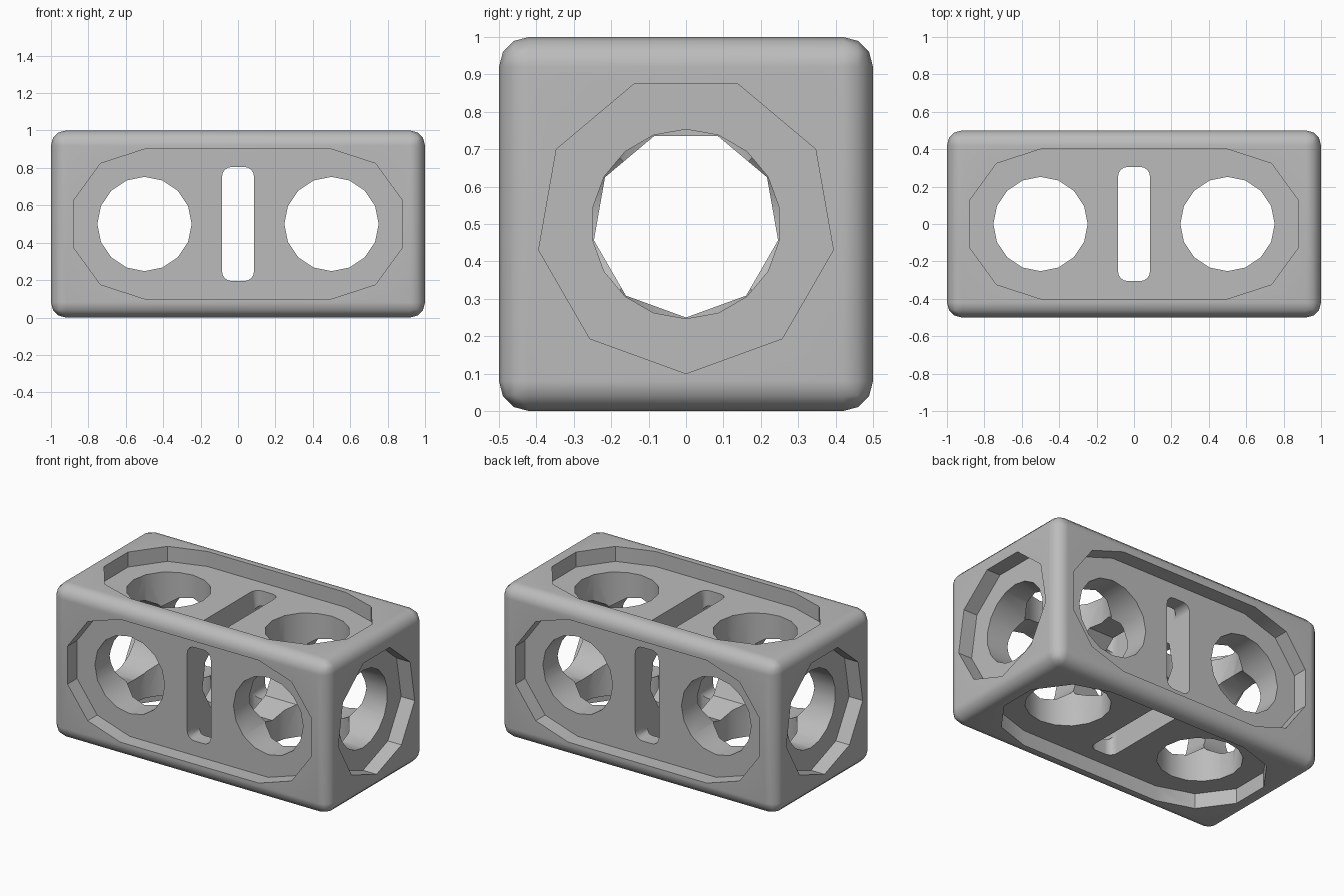
import bpy, bmesh
from math import sin, cos, pi, radians
from mathutils import Matrix

if "Cube" in bpy.data.objects:
    bpy.data.objects.remove(bpy.data.objects["Cube"], do_unlink=True)

CENTER = Matrix.Translation((0, 0, 0.5))
DEPTH = 0.098


def add_object(name, bm):
    bmesh.ops.recalc_face_normals(bm, faces=bm.faces)
    mesh = bpy.data.meshes.new(name)
    bm.to_mesh(mesh)
    bm.free()
    ob = bpy.data.objects.new(name, mesh)
    bpy.context.collection.objects.link(ob)
    return ob


def ring(radius, sides, cx=0, cy=0, start=pi / 2, sweep=2 * pi):
    """Points on a regular polygon, or on part of one."""
    count = sides if sweep == 2 * pi else sides + 1
    return [(cx + radius * cos(start + sweep * i / sides),
             cy + radius * sin(start + sweep * i / sides)) for i in range(count)]


def prism(points, low, high, turn):
    """Extrude a profile along z, turn it and move it to the block centre."""
    bm = bmesh.new()
    face = bm.faces.new([bm.verts.new((x, y, low)) for x, y in points])
    side = bmesh.ops.extrude_face_region(bm, geom=[face])["geom"]
    verts = [v for v in side if isinstance(v, bmesh.types.BMVert)]
    bmesh.ops.translate(bm, verts=verts, vec=(0, 0, high - low))
    bmesh.ops.transform(bm, matrix=CENTER @ turn, verts=bm.verts)
    cutter = add_object("cutter", bm)
    cutter.hide_render = True
    return cutter


# Solid block with rounded edges
bm = bmesh.new()
bmesh.ops.create_cube(bm, size=1, matrix=CENTER @ Matrix.Diagonal((2, 1, 1, 1)))
bmesh.ops.bevel(bm, geom=bm.edges[:], offset=0.08, segments=3, profile=0.5,
                affect="EDGES")
block = add_object("perforated_block", bm)
cutters = []

# Long recess, round hole and slot profiles
recess = (ring(0.4, 5, 0.5, 0, -pi / 2, pi) + ring(0.4, 5, -0.5, 0, pi / 2, pi))
slot = []
for i, (sx, sy) in enumerate([(1, 1), (-1, 1), (-1, -1), (1, -1)]):
    slot += ring(0.05, 4, sx * 0.035, sy * 0.255, i * pi / 2, pi / 2)

# Four long sides: recesses on each, holes and slots right through
for quarter in range(4):
    turn = Matrix.Rotation(quarter * pi / 2, 4, "X")
    cutters.append(prism(recess, 0.5 - DEPTH, 0.6, turn))
    if quarter < 2:
        cutters.append(prism(slot, -0.7, 0.7, turn))
        for x in (-0.5, 0.5):
            cutters.append(prism(ring(0.252, 16, x), -0.7, 0.7, turn))

# Two ends: nine-sided recess, round mouth and nine-sided inner bore
end = Matrix.Rotation(pi / 2, 4, "Z") @ Matrix.Rotation(pi / 2, 4, "X")
nine = ring(0.4, 9, start=-pi / 2)
cutters.append(prism(nine, 1 - DEPTH, 1.1, end))
cutters.append(prism(nine, -1.1, -1 + DEPTH, end))
cutters.append(prism(ring(0.253, 18), 0.5, 1.2, end))
cutters.append(prism(ring(0.253, 18), -1.2, -0.5, end))
cutters.append(prism(ring(0.25, 9, start=-pi / 2), -0.6, 0.6, end))

# Cut the block and keep only the result
for cutter in cutters:
    mod = block.modifiers.new("cut", "BOOLEAN")
    mod.object = cutter
    mod.operation = "DIFFERENCE"
    mod.solver = "EXACT"
graph = bpy.context.evaluated_depsgraph_get()
result = bpy.data.meshes.new_from_object(block.evaluated_get(graph))
block.modifiers.clear()
block.data = result
for cutter in cutters:
    bpy.data.objects.remove(cutter, do_unlink=True)

# Single grey material
grey = bpy.data.materials.new("plain grey")
grey.use_nodes = True
grey.diffuse_color = (0.5, 0.5, 0.5, 1)
grey.node_tree.nodes["Principled BSDF"].inputs["Base Color"].default_value = (0.5, 0.5, 0.5, 1)
block.data.materials.clear()
block.data.materials.append(grey)

# Smooth the rounded edges and bores, keep the facets crisp
bpy.ops.object.select_all(action="DESELECT")
block.select_set(True)
bpy.context.view_layer.objects.active = block
bpy.ops.object.shade_smooth_by_angle(angle=radians(32))
weighted = block.modifiers.new("even_shading", "WEIGHTED_NORMAL")
weighted.keep_sharp = True
